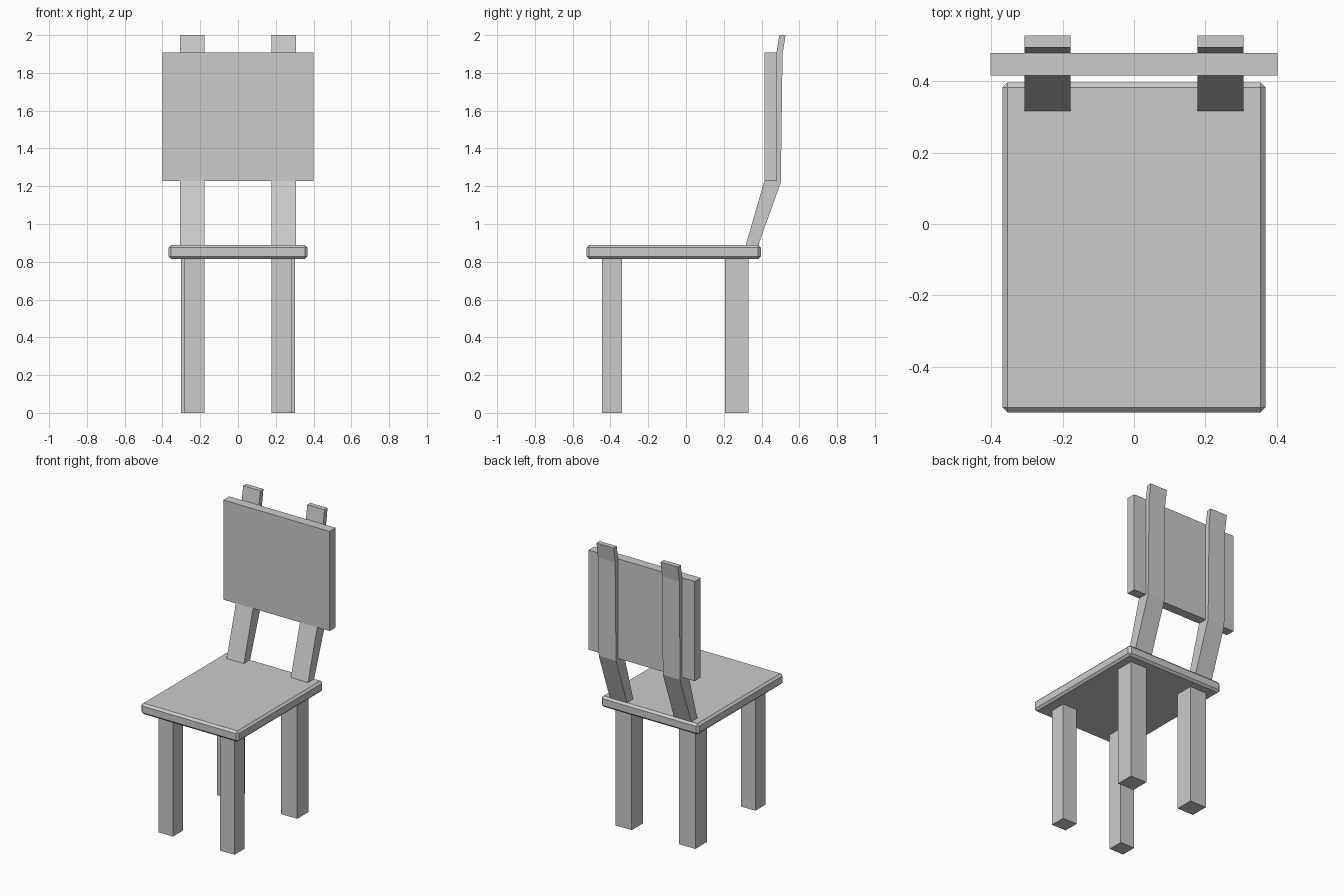
import bpy

if "Cube" in bpy.data.objects:
    bpy.data.objects.remove(bpy.data.objects["Cube"])


def make_mesh(name, verts, faces):
    mesh = bpy.data.meshes.new(name)
    mesh.from_pydata(verts, [], faces)
    obj = bpy.data.objects.new(name, mesh)
    bpy.context.collection.objects.link(obj)
    return obj


def prism(name, profile, x0, x1):
    """Extrude a counter-clockwise (y, z) profile along x."""
    n = len(profile)
    verts = [(x, y, z) for x in (x0, x1) for y, z in profile]
    faces = [tuple(reversed(range(n))), tuple(range(n, 2 * n))]
    faces += [(i, (i + 1) % n, (i + 1) % n + n, i + n) for i in range(n)]
    return make_mesh(name, verts, faces)


def box(name, x, y, z):
    return prism(name, [(y[0], z[0]), (y[1], z[0]), (y[1], z[1]), (y[0], z[1])], *x)


def mirror_x(obj):
    obj.modifiers.new("mirror", 'MIRROR').use_axis[0] = True


# Seat slab with small chamfers on every edge
seat = box("seat", (-0.368, 0.368), (-0.527, 0.396), (0.815, 0.889))
bevel = seat.modifiers.new("chamfer", 'BEVEL')
bevel.width = 0.014
bevel.segments = 1

# Legs: the front pair is slightly slimmer
mirror_x(box("front_leg", (0.178, 0.286), (-0.446, -0.34), (0.0, 0.82)))
mirror_x(box("back_leg", (0.178, 0.302), (0.207, 0.331), (0.0, 0.82)))

# Bent back posts
post_profile = [
    (0.311, 0.87), (0.376, 0.87), (0.502, 1.22), (0.511, 1.895), (0.527, 2.0),
    (0.494, 2.0), (0.478, 1.9), (0.43, 1.28),
]
mirror_x(prism("back_post", post_profile, 0.177, 0.307))

# Backrest panel in front of the posts
box("backrest", (-0.401, 0.401), (0.415, 0.479), (1.228, 1.908))
